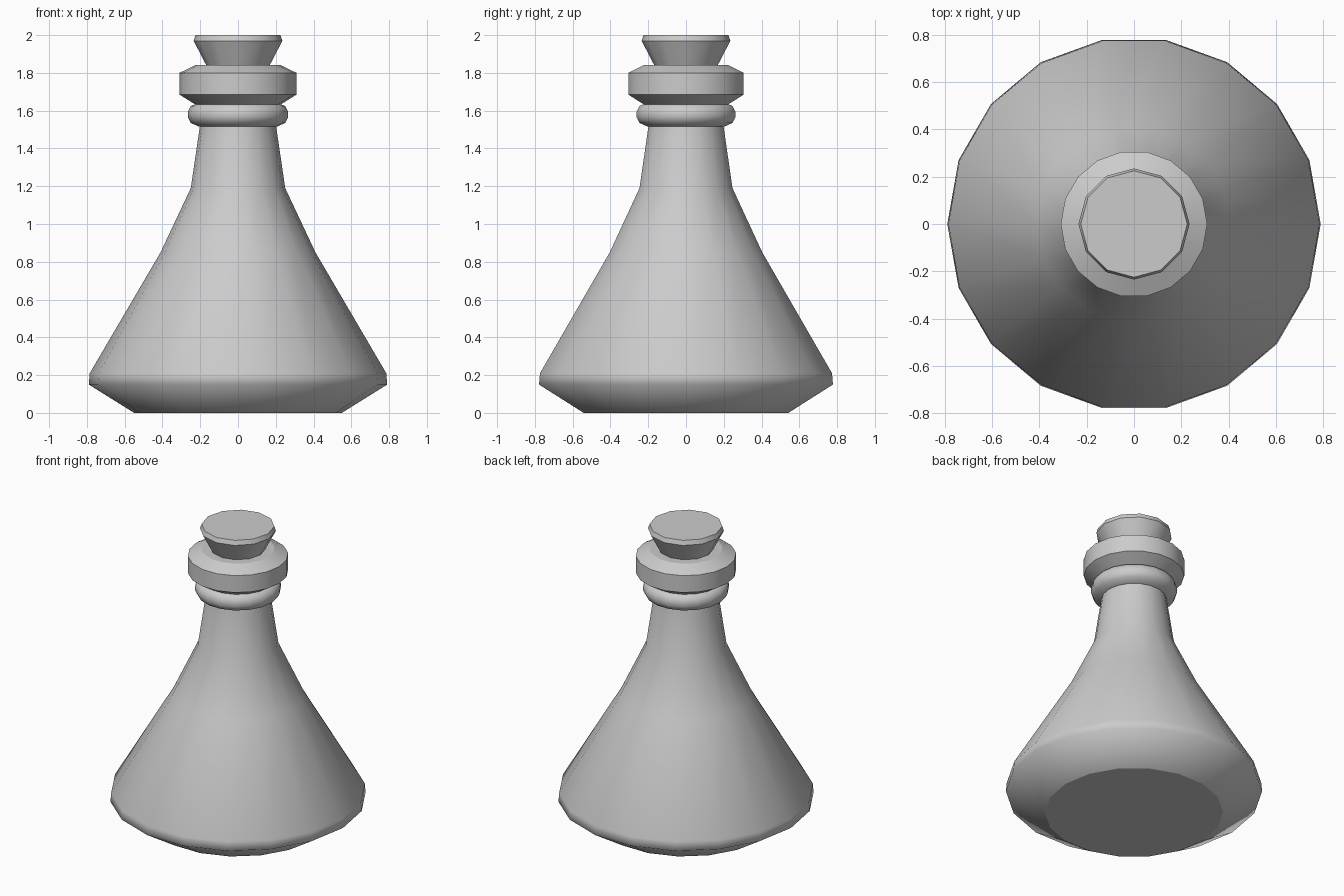
import bpy, bmesh, math

if "Cube" in bpy.data.objects:
    bpy.data.objects.remove(bpy.data.objects["Cube"])


def lathe(name, profile, sides, angle):
    """Spin (radius, z) points around z, cap both ends, smooth below angle."""
    bm = bmesh.new()
    rings = []
    for r, z in profile:
        rings.append([bm.verts.new((r * math.cos(2 * math.pi * i / sides),
                                    r * math.sin(2 * math.pi * i / sides), z))
                      for i in range(sides)])
    for a, b in zip(rings, rings[1:]):
        for i in range(sides):
            j = (i + 1) % sides
            bm.faces.new((a[i], a[j], b[j], b[i])).smooth = True
    # flat end caps with crisp borders
    caps = [bm.faces.new(rings[0][::-1]), bm.faces.new(rings[-1])]
    bm.normal_update()
    for e in bm.edges:
        e.smooth = e.calc_face_angle(0) < math.radians(angle)
    for f in caps:
        for e in f.edges:
            e.smooth = False
    mesh = bpy.data.meshes.new(name)
    bm.to_mesh(mesh)
    bm.free()
    obj = bpy.data.objects.new(name, mesh)
    bpy.context.collection.objects.link(obj)
    return obj


# Conical flask body with tapered neck
lathe("flask_body", [(0.55, 0), (0.79, 0.15), (0.785, 0.21), (0.41, 0.85),
                     (0.25, 1.19), (0.2, 1.53)], 18, 80)

# Rounded ring round the neck
lathe("neck_ring", [(0.205, 1.515), (0.25, 1.535), (0.265, 1.565),
                    (0.265, 1.595), (0.25, 1.625), (0.22, 1.637)], 18, 80)

# Bevelled lip
lathe("lip", [(0.225, 1.632), (0.31, 1.685), (0.31, 1.80), (0.225, 1.842)], 18, 35)

# Cork stopper
lathe("cork", [(0.165, 1.835), (0.235, 1.97), (0.225, 2.0)], 12, 35)
